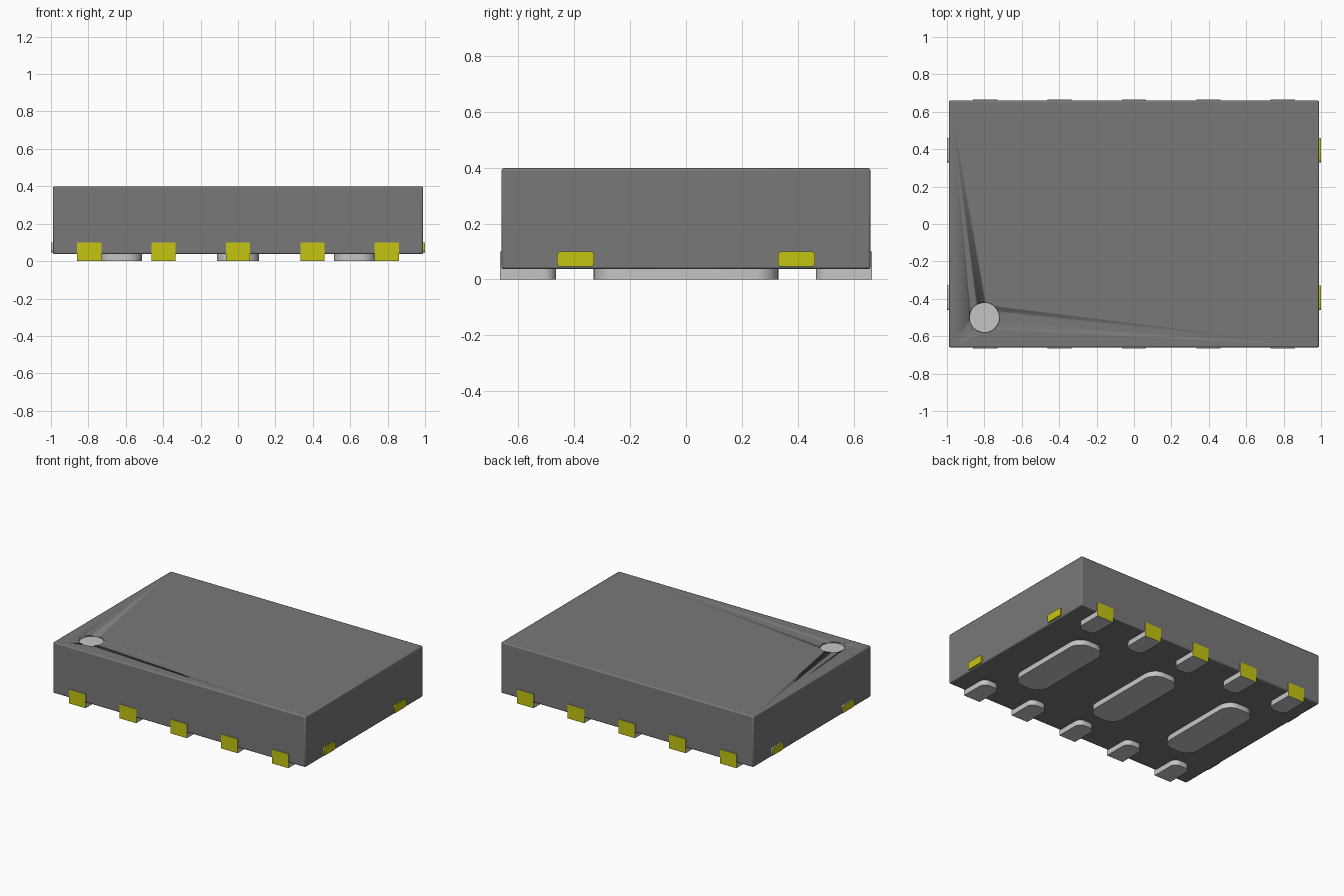
import bpy, bmesh
from math import pi, cos, sin
from mathutils import Matrix

cube = bpy.data.objects.get("Cube")
if cube:
    bpy.data.objects.remove(cube)


def material(name, rgb):
    m = bpy.data.materials.new(name)
    m.use_nodes = True
    m.diffuse_color = (*rgb, 1)
    m.node_tree.nodes["Principled BSDF"].inputs["Base Color"].default_value = (*rgb, 1)
    return m


GREY = material("dark grey plastic", (0.19, 0.19, 0.19))
SILVER = material("silver metal", (0.56, 0.56, 0.56))
YELLOW = material("yellow plating", (0.56, 0.56, 0.006))


def outline(x, y, radii, steps=6):
    """Rectangle of half sizes x, y; one radius per corner from (+x, +y) counterclockwise."""
    points = []
    for i, ((sx, sy), r) in enumerate(zip(((1, 1), (-1, 1), (-1, -1), (1, -1)), radii)):
        for k in range(steps + 1 if r else 1):
            a = (i + k / steps) * pi / 2
            points.append((sx * (x - r) + r * cos(a), sy * (y - r) + r * sin(a)))
    return points


def prism(name, points, height, matrix, mats, colour_rule=None):
    """Extrude an outline up from its base plane and place it."""
    bm = bmesh.new()
    base = bm.faces.new([bm.verts.new((px, py, 0)) for px, py in points])
    top = bmesh.ops.extrude_face_region(bm, geom=[base])["geom"]
    bmesh.ops.translate(bm, vec=(0, 0, height),
                        verts=[v for v in top if isinstance(v, bmesh.types.BMVert)])
    bm.transform(matrix)
    bmesh.ops.recalc_face_normals(bm, faces=bm.faces)
    bm.normal_update()
    if colour_rule:
        for f in bm.faces:
            f.material_index = int(colour_rule(f))
    mesh = bpy.data.meshes.new(name)
    bm.to_mesh(mesh)
    bm.free()
    for m in mats:
        mesh.materials.append(m)
    ob = bpy.data.objects.new(name, mesh)
    bpy.context.collection.objects.link(ob)
    bpy.ops.object.select_all(action="DESELECT")
    ob.select_set(True)
    bpy.context.view_layer.objects.active = ob
    bpy.ops.object.shade_smooth_by_angle(angle=0.6)
    return ob


def at(x, y, z):
    return Matrix.Translation((x, y, z))


# Moulded body with softened edges
BASE, TOP, DEPTH = 0.037, 0.398, 0.01
body = prism("body", outline(0.99, 0.66, (0,) * 4), TOP - BASE, at(0, 0, BASE), [GREY])
bevel = body.modifiers.new("edge softening", "BEVEL")
bevel.width, bevel.segments = 0.008, 2

# Round shallow recess marking the first terminal
RADIUS = 0.08
circle = outline(RADIUS, RADIUS, (RADIUS,) * 4, 10)[::1]
circle = [p for i, p in enumerate(circle) if i % 11 != 10]
cutter = prism("marker_cutter", circle, 0.1, at(-0.8, -0.5, TOP - DEPTH), [GREY])
cutter.hide_render = True
cut = body.modifiers.new("marker recess", "BOOLEAN")
cut.object, cut.operation, cut.solver = cutter, "DIFFERENCE", "EXACT"
bpy.context.view_layer.objects.active = body
for m in list(body.modifiers):
    bpy.ops.object.modifier_apply(modifier=m.name)
bpy.data.objects.remove(cutter)
prism("marker_disc", circle, 0.004,
      at(-0.8, -0.5, TOP - DEPTH) @ Matrix.Scale(0.97, 4), [SILVER])

# Terminals along the front and back, plated on their outer ends
lead = outline(0.065, 0.1, (0.045, 0.045, 0, 0))
for side, turn in (("front", 0), ("back", pi)):
    for i in range(5):
        spot = Matrix.Rotation(turn, 4, "Z") @ at((i - 2) * 0.398, -0.565, 0)
        prism(f"{side}_terminal_{i + 1}", lead, 0.1, spot, [SILVER, YELLOW],
              lambda f: abs(f.calc_center_median().y) > 0.66)

# Three long pads underneath
for i, name in enumerate(("right", "centre", "left")):
    prism(f"{name}_bottom_pad", outline(0.113, 0.33, (0.085,) * 4), BASE + 0.01,
          at((i - 1) * 0.625, 0, 0), [SILVER])

# Tie bar ends on both short sides
for side, sx in (("right", -1), ("left", 1)):
    for end, y in (("front", -0.395), ("back", 0.395)):
        stand = at(sx * 0.95, y, 0.073) @ Matrix.Rotation(sx * pi / 2, 4, "Y") 
        prism(f"{side}_{end}_tie_bar", outline(0.027, 0.066, (0.012,) * 4, 3), 0.05,
              stand, [SILVER, YELLOW],
              lambda f: sx > 0 or abs(f.normal.x) > 0.9)
